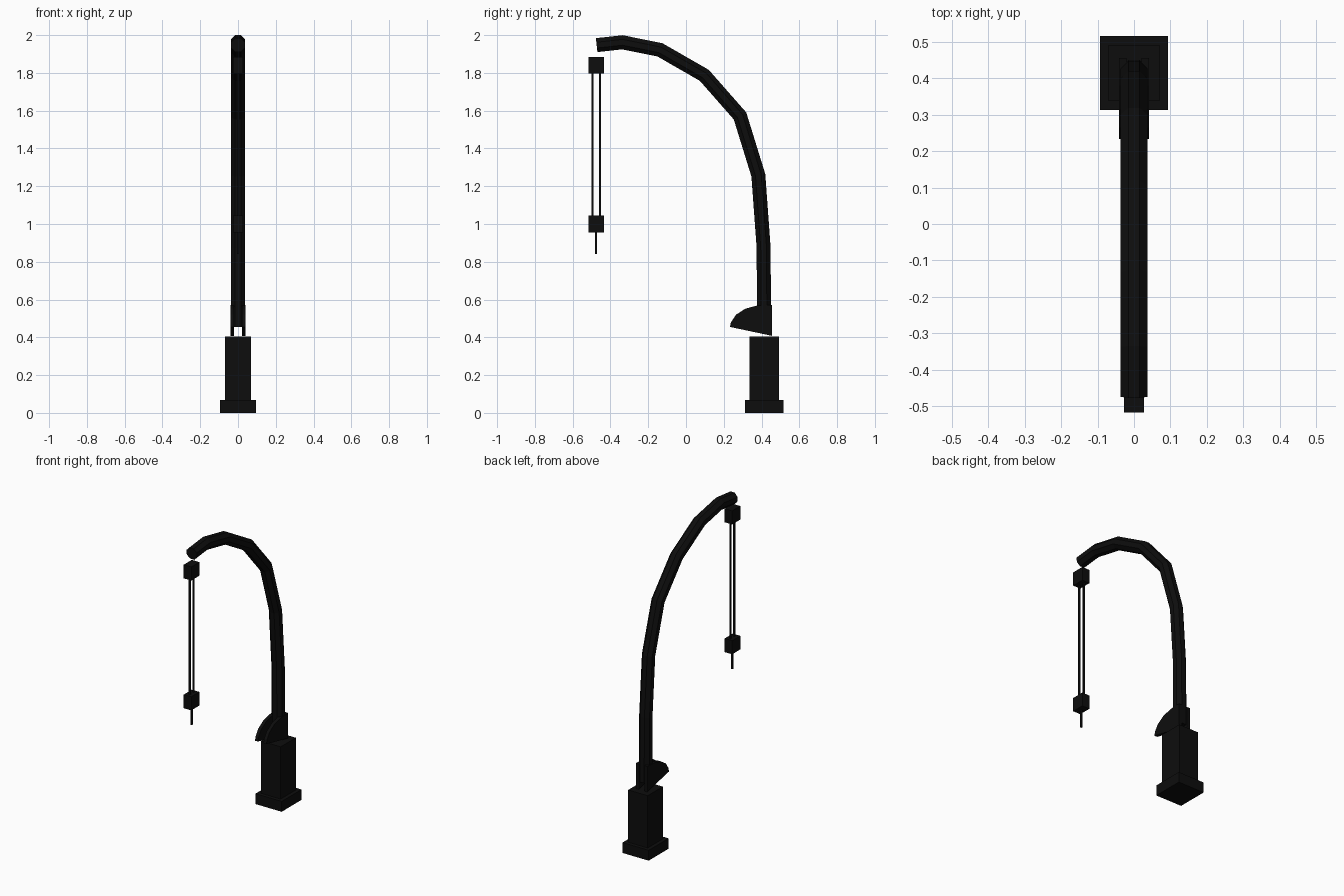
import bpy, bmesh, math
from mathutils import Vector

if "Cube" in bpy.data.objects:
    bpy.data.objects.remove(bpy.data.objects["Cube"])

black = bpy.data.materials.new("black_paint")
black.diffuse_color = (0.004, 0.004, 0.004, 1)
black.use_nodes = True
black.node_tree.nodes["Principled BSDF"].inputs["Base Color"].default_value = black.diffuse_color


def finish(name, bm):
    bmesh.ops.recalc_face_normals(bm, faces=bm.faces)
    me = bpy.data.meshes.new(name)
    bm.to_mesh(me)
    bm.free()
    me.materials.append(black)
    ob = bpy.data.objects.new(name, me)
    bpy.context.collection.objects.link(ob)
    return ob


def box(name, x, y, z):
    bm = bmesh.new()
    bmesh.ops.create_cube(bm, size=1)
    for v in bm.verts:
        v.co = [lo + (c + 0.5) * (hi - lo) for c, (lo, hi) in zip(v.co, (x, y, z))]
    return finish(name, bm)


def sweep(name, path, apothem, sides=8):
    """Mitred faceted tube along a path of (y, z) points."""
    bm = bmesh.new()
    pts = [Vector((0, y, z)) for y, z in path]
    dirs = [(b - a).normalized() for a, b in zip(pts, pts[1:])]
    r = apothem / math.cos(math.pi / sides)
    rings = []
    for i, p in enumerate(pts):
        d0, d1 = dirs[max(i - 1, 0)], dirs[min(i, len(dirs) - 1)]
        t = (d0 + d1).normalized()
        normal = Vector((0, t.z, -t.y)) / t.dot(d1)
        ring = []
        for k in range(sides):
            a = 2 * math.pi * (k + 0.5) / sides
            ring.append(bm.verts.new(p + Vector((r * math.cos(a), 0, 0)) + normal * r * math.sin(a)))
        rings.append(ring)
    for a, b in zip(rings, rings[1:]):
        for k in range(sides):
            j = (k + 1) % sides
            bm.faces.new((a[k], a[j], b[j], b[k]))
    bm.faces.new(rings[0])
    bm.faces.new(rings[-1])
    return finish(name, bm)


def plate(name, profile, x0, x1):
    bm = bmesh.new()
    face = bm.faces.new([bm.verts.new((x0, y, z)) for y, z in profile])
    ext = bmesh.ops.extrude_face_region(bm, geom=[face])
    for v in ext["geom"]:
        if isinstance(v, bmesh.types.BMVert):
            v.co.x = x1
    return finish(name, bm)


# Pedestal
box("base_plinth", (-0.094, 0.094), (0.313, 0.516), (0, 0.067))
box("pedestal", (-0.07, 0.07), (0.337, 0.492), (0.067, 0.405))

# Bracket cheeks, mirrored across the arm
cheek = plate("bracket_cheeks", [(0.455, 0.408), (0.455, 0.572), (0.38, 0.569), (0.315, 0.552),
                                 (0.265, 0.52), (0.238, 0.48), (0.233, 0.455)], 0.02, 0.041)
cheek.modifiers.new("mirror", "MIRROR")

# Curved octagonal arm
sweep("arm", [(0.413, 0.455), (0.411, 0.875), (0.383, 1.258), (0.286, 1.572), (0.097, 1.787),
              (-0.138, 1.922), (-0.337, 1.962), (-0.473, 1.947)], 0.037)

# Hoist blocks, ropes and hook
for name, z in (("upper_block", 1.841), ("lower_block", 1.0)):
    box(name, (-0.027, 0.027), (-0.517, -0.434), (z - 0.044, z + 0.044))
for i, y in enumerate((-0.495, -0.455)):
    box(f"rope_{i + 1}", (-0.005, 0.005), (y - 0.005, y + 0.005), (1.03, 1.81))
box("hook_rod", (-0.005, 0.005), (-0.481, -0.47), (0.84, 0.97))
